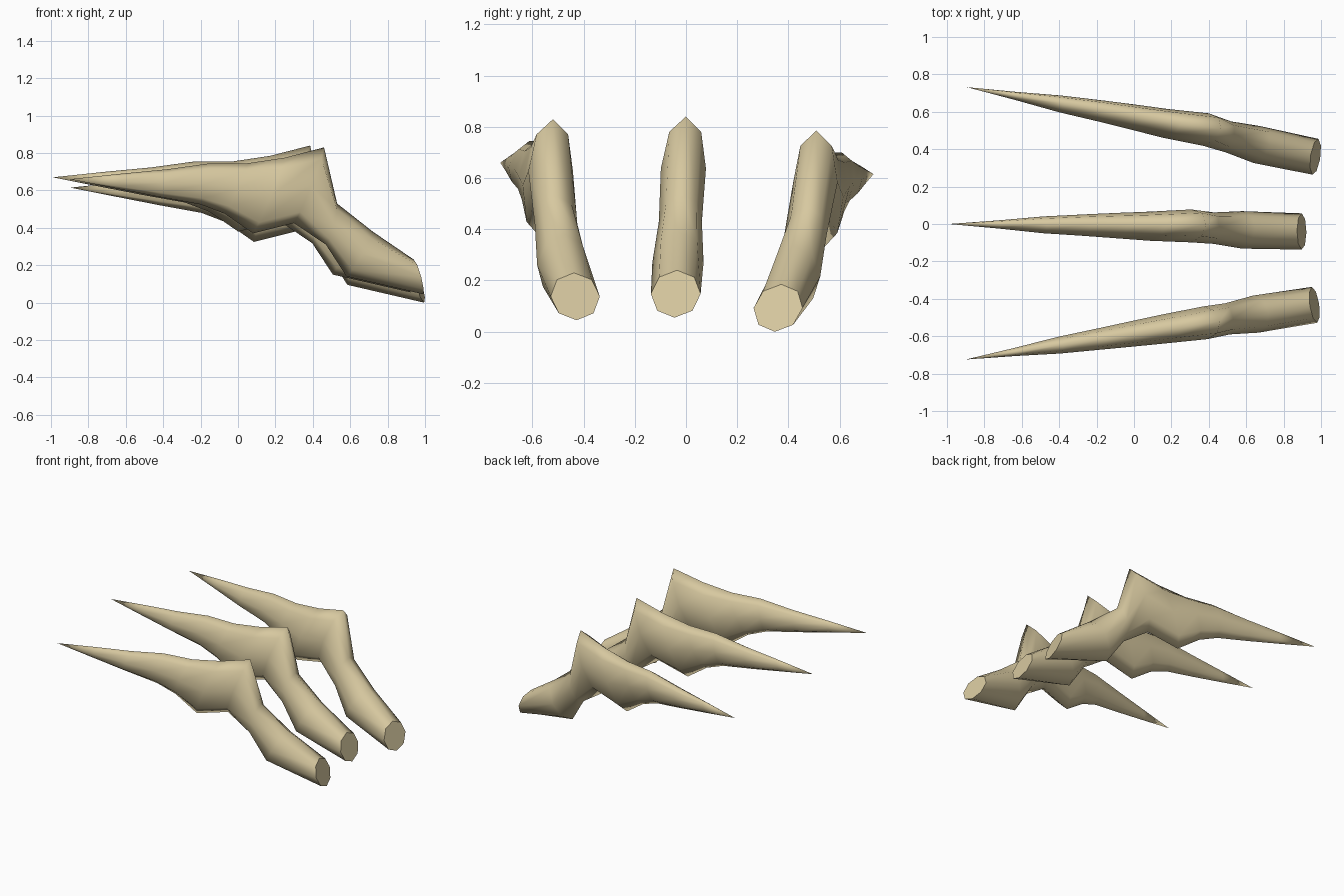
import bpy
import bmesh
from math import sin, cos, atan, pi

cube = bpy.data.objects.get("Cube")
if cube:
    bpy.data.objects.remove(cube, do_unlink=True)

# Single bone colour
bone = bpy.data.materials.new("bone tan")
bone.use_nodes = True
colour = (0.68, 0.58, 0.35, 1)
bone.diffuse_color = colour
shader = bone.node_tree.nodes["Principled BSDF"]
shader.inputs["Base Color"].default_value = colour
shader.inputs["Roughness"].default_value = 0.7

# Claw sections: underside x, z, upper edge x, z, half width
TIP = (-0.9, 0.66)
SECTIONS = [
    (-0.65, 0.61, -0.62, 0.69, 0.022),
    (-0.42, 0.565, -0.38, 0.713, 0.045),
    (-0.20, 0.525, -0.15, 0.745, 0.058),
    (-0.07, 0.475, 0.05, 0.745, 0.068),
    (0.08, 0.37, 0.25, 0.775, 0.078),
    (0.30, 0.425, 0.46, 0.83, 0.088),
    (0.47, 0.31, 0.53, 0.53, 0.084),
    (0.58, 0.14, 0.72, 0.38, 0.1),
    (0.99, 0.045, 0.94, 0.23, 0.097),
]
SIDES = 8


def make_claw(name, shift, stretch, lift, y_start, slope, lean):
    """Octagonal sections lofted from the tip to the blunt root."""
    bm = bmesh.new()
    yaw = atan(slope)

    def place(x, z, w):
        x, z = x * stretch + shift, z + lift
        y = y_start + slope * x + lean * z
        return bm.verts.new((x - w * sin(yaw), y + w * cos(yaw), z))

    rings = []
    for bx, bz, tx, tz, width in SECTIONS:
        ring = []
        for i in range(SIDES):
            a = 2 * pi * i / SIDES
            t = (1 + cos(a)) / 2
            ring.append(place(bx + (tx - bx) * t, bz + (tz - bz) * t,
                              width * sin(a)))
        rings.append(ring)

    tip = place(*TIP, 0)
    for i in range(SIDES):
        j = (i + 1) % SIDES
        bm.faces.new((tip, rings[0][i], rings[0][j]))
        for r, s in zip(rings, rings[1:]):
            bm.faces.new((r[i], s[i], s[j], r[j]))
    for face in bm.faces:
        face.smooth = True
    # Flat root cap
    bm.faces.new(rings[-1]).smooth = False
    bmesh.ops.recalc_face_normals(bm, faces=bm.faces)

    mesh = bpy.data.meshes.new(name)
    bm.to_mesh(mesh)
    bm.free()
    mesh.materials.append(bone)
    obj = bpy.data.objects.new(name, mesh)
    bpy.context.collection.objects.link(obj)


# Three claws fanned out from their roots
make_claw("front_claw", 0, 1, 0, -0.578, 0.153, -0.0135)
make_claw("middle_claw", -0.08, 1.012, 0.01, -0.042, -0.0065, 0.053)
make_claw("back_claw", 0.005, 1, -0.045, 0.521, -0.175, 0.088)
